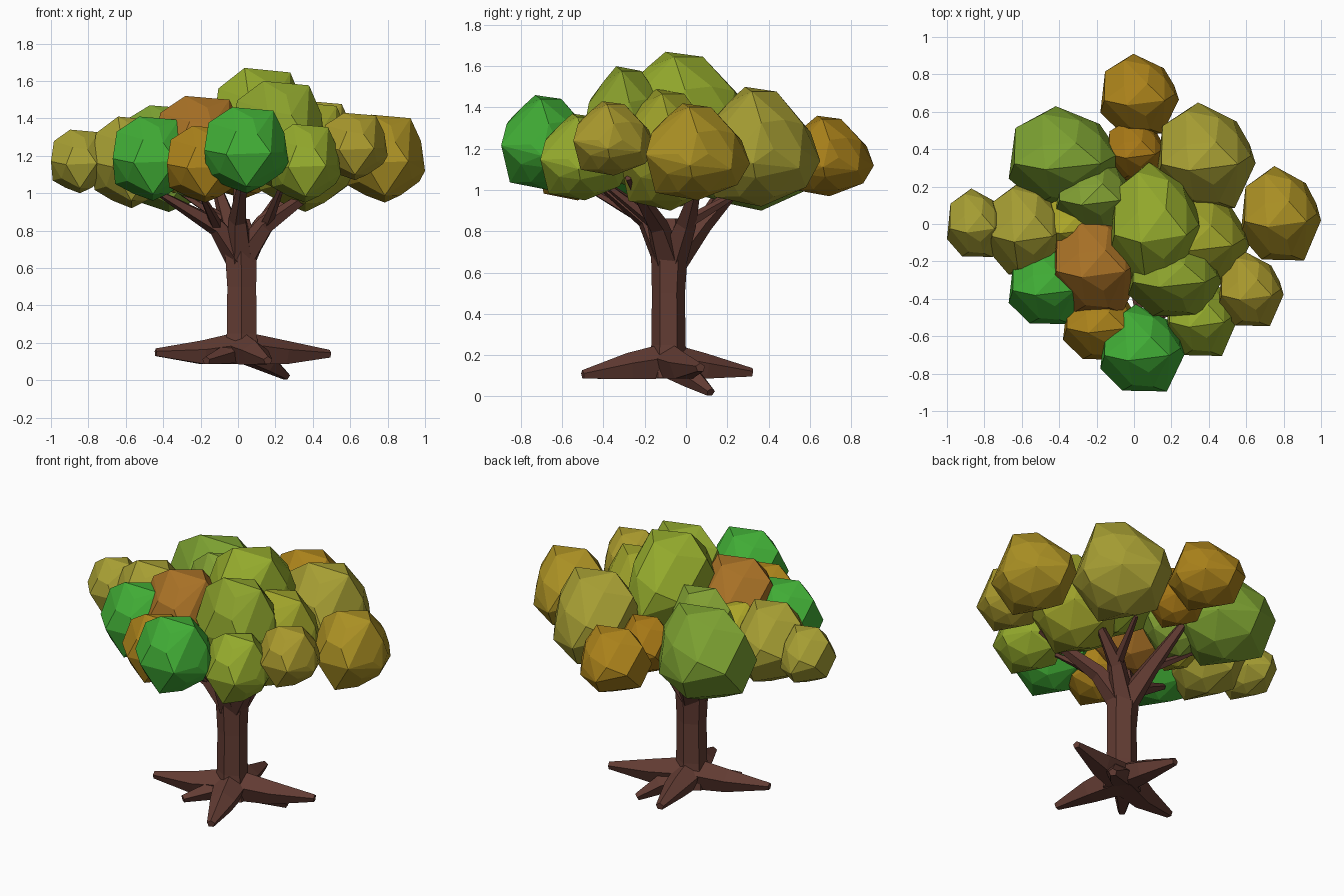
import bpy, bmesh, math
from mathutils import Vector

def material(name, rgb):
    m = bpy.data.materials.new(name)
    m.diffuse_color = (*[(c / 255) ** 2.2 for c in rgb], 1)
    return m

def finish(bm, name, mat):
    bmesh.ops.recalc_face_normals(bm, faces=bm.faces)
    me = bpy.data.meshes.new(name)
    bm.to_mesh(me)
    bm.free()
    me.materials.append(mat)
    ob = bpy.data.objects.new(name, me)
    bpy.context.collection.objects.link(ob)
    return ob

def add_tube(bm, path, radii, sides=6, squash=1.0, spin=0.0):
    """Tapered faceted limb through path points."""
    pts = [Vector(p) for p in path]
    rings = []
    for i, p in enumerate(pts):
        d = (pts[min(i + 1, len(pts) - 1)] - pts[max(i - 1, 0)]).normalized()
        ref = Vector((0, 0, 1)) if abs(d.z) < 0.95 else Vector((0, 1, 0))
        u = d.cross(ref).normalized()
        v = u.cross(d)
        rings.append([bm.verts.new(p + radii[i] * (math.cos(a) * u + squash * math.sin(a) * v))
                      for a in (math.tau * k / sides + spin for k in range(sides))])
    for a, b in zip(rings, rings[1:]):
        for k in range(sides):
            bm.faces.new((a[k], a[(k + 1) % sides], b[(k + 1) % sides], b[k]))
    bm.faces.new(rings[0])
    bm.faces.new(rings[-1])

bark = material("bark", (98, 62, 54))

# Trunk, flared at the foot and the fork
bm = bmesh.new()
add_tube(bm, [(0.02, -0.085, 0.09), (0.02, -0.085, 0.25), (0.02, -0.085, 0.5), (0.015, -0.08, 0.72), (0.01, -0.08, 0.86)],
         [0.115, 0.092, 0.089, 0.1, 0.06], 6, 0.9, math.pi / 6)
finish(bm, "trunk", bark)

# Roots: mid point, tip and thickness of each, spreading from the trunk foot
roots = [((-0.19, -0.15, 0.143), (-0.44, -0.21, 0.148), 0.095),
         ((0.25, -0.01, 0.143), (0.49, 0.07, 0.14), 0.095),
         ((0.09, -0.28, 0.14), (0.16, -0.50, 0.105), 0.095),
         ((0.0, 0.10, 0.14), (-0.04, 0.32, 0.115), 0.09),
         ((-0.08, -0.19, 0.13), (-0.17, -0.31, 0.105), 0.07),
         ((0.16, 0.03, 0.09), (0.26, 0.12, 0.02), 0.075)]
bm = bmesh.new()
for mid, tip, r in roots:
    add_tube(bm, [(0.02, -0.08, 0.165), mid, tip], [r + 0.012, r * 0.82, 0.025], 5, 0.9, math.pi / 2)
finish(bm, "roots", bark)

# Branches: main limbs with a forked twig on each
limbs = [((-0.05, 0.08, 0.84), (-0.14, 0.34, 1.12), (-0.30, 0.16, 1.0)),
         ((0.15, -0.14, 0.83), (0.47, -0.28, 1.06), (0.24, -0.42, 1.05)),
         ((0.13, 0.0, 0.84), (0.34, 0.06, 1.05), (0.22, 0.28, 1.0)),
         ((-0.11, -0.14, 0.82), (-0.42, -0.24, 1.0), (-0.20, -0.46, 1.0)),
         ((0.0, -0.19, 0.86), (0.03, -0.50, 1.10), (0.0, -0.22, 1.15))]
bm = bmesh.new()
for elbow, tip, twig in limbs:
    add_tube(bm, [(0.015, -0.08, 0.64), elbow, tip], [0.08, 0.052, 0.018], 5)
    add_tube(bm, [elbow, twig], [0.034, 0.014], 5)
finish(bm, "branches", bark)

# One faceted clump in a unit box: hull of a ball and its outer corners
corners = [(.42, 1, .38), (.81, .82, .32), (.06, .78, .5), (1, .43, .36), (.79, .01, .47), (.26, .02, .45),
           (0, .27, .5), (.33, .36, 1), (.82, .42, .96), (.6, .63, .96), (.3, .92, .62), (.5, .5, 0),
           (.93, .45, .24), (.03, .5, .2), (.45, .88, .16), (.5, .1, .08), (.05, .42, .82), (.95, .5, .7)]

def clump_mesh():
    bm = bmesh.new()
    bmesh.ops.create_icosphere(bm, subdivisions=2, radius=0.465)
    bmesh.ops.delete(bm, geom=bm.edges[:], context='EDGES_FACES')
    for v in bm.verts:
        v.co += Vector((0.5, 0.46, 0.48))
    for c in corners:
        bm.verts.new(c)
    bmesh.ops.convex_hull(bm, input=bm.verts[:])
    loose = [v for v in bm.verts if not v.link_faces]
    bmesh.ops.delete(bm, geom=loose, context='VERTS')
    # merge near-coplanar facets into larger flat ones
    bmesh.ops.dissolve_limit(bm, angle_limit=math.radians(9), verts=bm.verts[:], edges=bm.edges[:])
    bmesh.ops.triangulate(bm, faces=[f for f in bm.faces if len(f.verts) > 5])
    return bm

# Foliage clumps: placed by min/max extents
green, lime = (66, 170, 56), (146, 168, 48)
olive, gold = (164, 156, 54), (168, 128, 32)
clumps = [
    ("back_left", (-0.67, 0.10, 0.90), (-0.07, 0.63, 1.47), (122, 158, 52)),
    ("back", (-0.18, 0.48, 0.97), (0.24, 0.91, 1.36), gold),
    ("back_inner", (-0.15, 0.23, 0.98), (0.17, 0.57, 1.33), (164, 118, 28)),
    ("back_right", (0.12, 0.08, 0.92), (0.65, 0.65, 1.50), olive),
    ("right", (0.57, -0.20, 0.95), (1.0, 0.31, 1.42), (168, 142, 40)),
    ("front_right", (0.45, -0.55, 1.07), (0.80, -0.15, 1.43), (166, 150, 48)),
    ("front_low", (0.17, -0.71, 0.95), (0.55, -0.27, 1.37), lime),
    ("front", (-0.18, -0.90, 1.0), (0.27, -0.43, 1.46), green),
    ("front_gold", (-0.38, -0.73, 0.95), (0.03, -0.32, 1.36), gold),
    ("front_left", (-0.67, -0.54, 0.96), (-0.24, -0.10, 1.41), green),
    ("upper_left", (-0.44, -0.48, 1.02), (0.04, 0.06, 1.52), (166, 112, 42)),
    ("top", (-0.13, -0.34, 1.06), (0.37, 0.33, 1.67), lime),
    ("upper_front", (-0.03, -0.50, 1.02), (0.47, -0.05, 1.60), (138, 160, 48)),
    ("middle", (-0.42, -0.05, 0.95), (0.0, 0.37, 1.48), (128, 158, 54)),
    ("left", (-0.78, -0.28, 0.92), (-0.36, 0.23, 1.41), olive),
    ("far_left", (-1.0, -0.18, 1.0), (-0.69, 0.19, 1.34), olive),
    ("right_inner", (0.10, -0.33, 0.90), (0.62, 0.18, 1.49), (156, 160, 46)),
    ("left_inner", (-0.50, -0.17, 1.0), (-0.18, 0.16, 1.36), (170, 164, 44)),
]
for name, lo, hi, rgb in clumps:
    bm = clump_mesh()
    for v in bm.verts:
        v.co = [l + c * (h - l) for l, h, c in zip(lo, hi, v.co)]
    finish(bm, "foliage_" + name, material("leaf_" + name, rgb))
